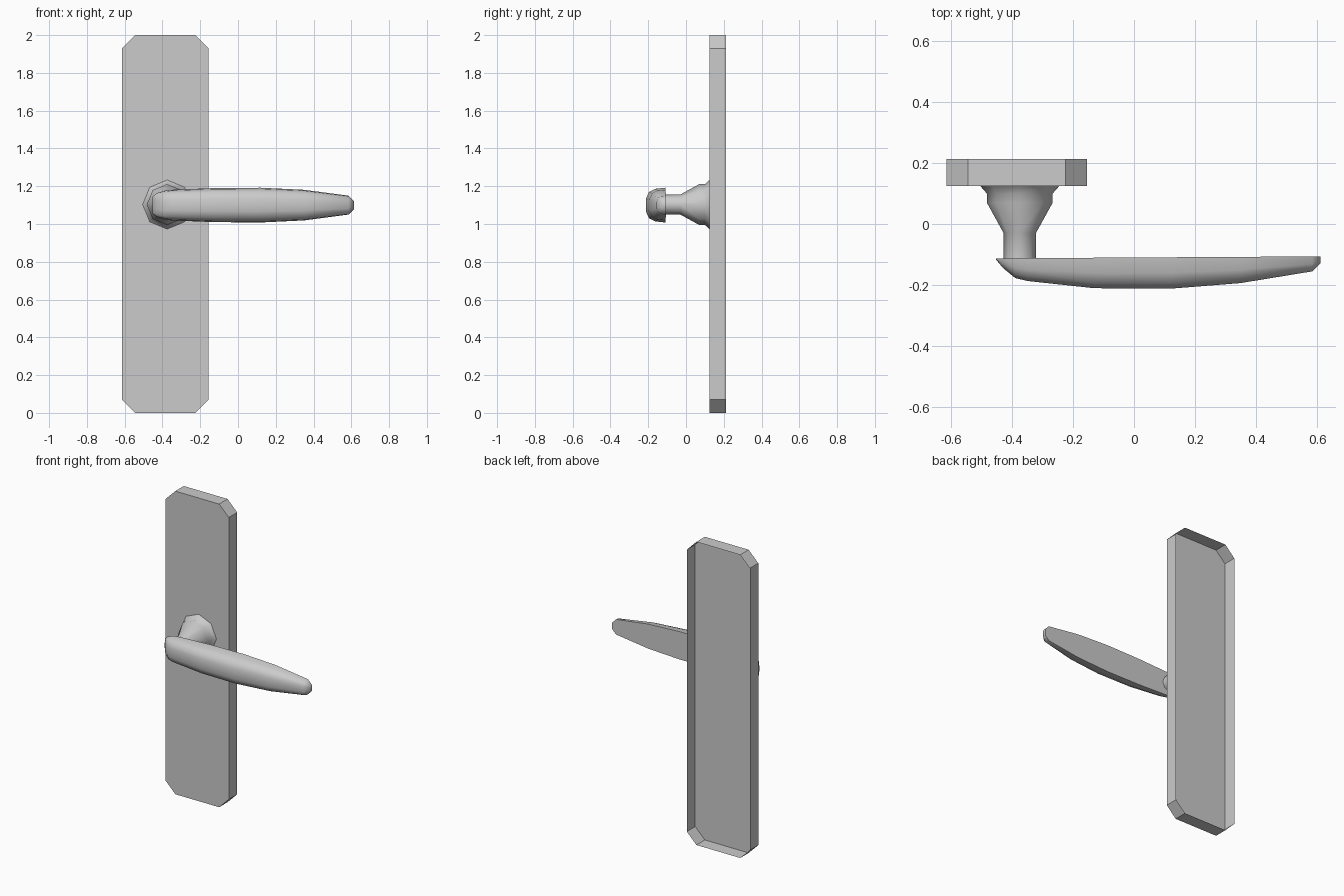
import bpy, bmesh, math

cube = bpy.data.objects.get("Cube")
if cube:
    bpy.data.objects.remove(cube, do_unlink=True)

metal = bpy.data.materials.new("satin grey metal")
metal.use_nodes = True
grey = (0.6, 0.6, 0.6, 1)
metal.diffuse_color = grey
metal.node_tree.nodes["Principled BSDF"].inputs["Base Color"].default_value = grey


def loft(name, rings, cap_first=False, cap_last=False, smooth=None):
    """Skin closed rings of points, with optional end caps."""
    bm = bmesh.new()
    rows = [[bm.verts.new(p) for p in ring] for ring in rings]
    for a, b in zip(rows, rows[1:]):
        for i in range(len(a)):
            j = (i + 1) % len(a)
            bm.faces.new((a[i], a[j], b[j], b[i]))
    if cap_first:
        bm.faces.new(rows[0])
    if cap_last:
        bm.faces.new(rows[-1])
    bmesh.ops.recalc_face_normals(bm, faces=bm.faces)
    mesh = bpy.data.meshes.new(name)
    bm.to_mesh(mesh)
    bm.free()
    mesh.materials.append(metal)
    obj = bpy.data.objects.new(name, mesh)
    bpy.context.collection.objects.link(obj)
    if smooth:
        bpy.ops.object.select_all(action="DESELECT")
        obj.select_set(True)
        bpy.context.view_layer.objects.active = obj
        bpy.ops.object.shade_smooth_by_angle(angle=math.radians(smooth))
    return obj


# Backplate: chamfered shell, open at the back
left, right, height, cut = -0.615, -0.155, 2.0, 0.07
outline = [(left + cut, 0), (right - cut, 0), (right, cut), (right, height - cut),
           (right - cut, height), (left + cut, height), (left, height - cut), (left, cut)]
loft("backplate", [[(x, y, z) for x, z in outline] for y in (0.125, 0.213)], cap_first=True)

# Collar: eight-sided flange, band, cone and neck
axis_x, axis_z, sides = -0.375, 1.103, 8
profile = [(0.13, 0.125), (0.108, 0.1), (0.108, 0.07), (0.053, -0.03), (0.053, -0.115)]
rings = []
for radius, y in profile:
    turns = [math.tau * i / sides for i in range(sides)]
    rings.append([(axis_x + radius * math.cos(t), y, axis_z + radius * math.sin(t)) for t in turns])
loft("collar", rings, smooth=46)

# Lever: stations of (x, half width, depth) with a flat back
stations = [(-0.453, 0.045, 0.004), (-0.43, 0.063, 0.032), (-0.39, 0.076, 0.065),
            (-0.35, 0.081, 0.075), (-0.13, 0.09, 0.1), (0.12, 0.092, 0.103),
            (0.35, 0.081, 0.086), (0.585, 0.05, 0.049), (0.613, 0.022, 0.022)]
half = [(1, 0), (0.94, 0.5), (0.76, 0.84), (0.36, 1)]
section = half + [(-w, d) for w, d in reversed(half)]
rings = []
for x, width, depth in stations:
    back = -0.11 + 0.006 * x
    rings.append([(x, back - depth * d, 1.1 + width * w) for w, d in section])
loft("lever_handle", rings, cap_first=True, cap_last=True, smooth=50)
